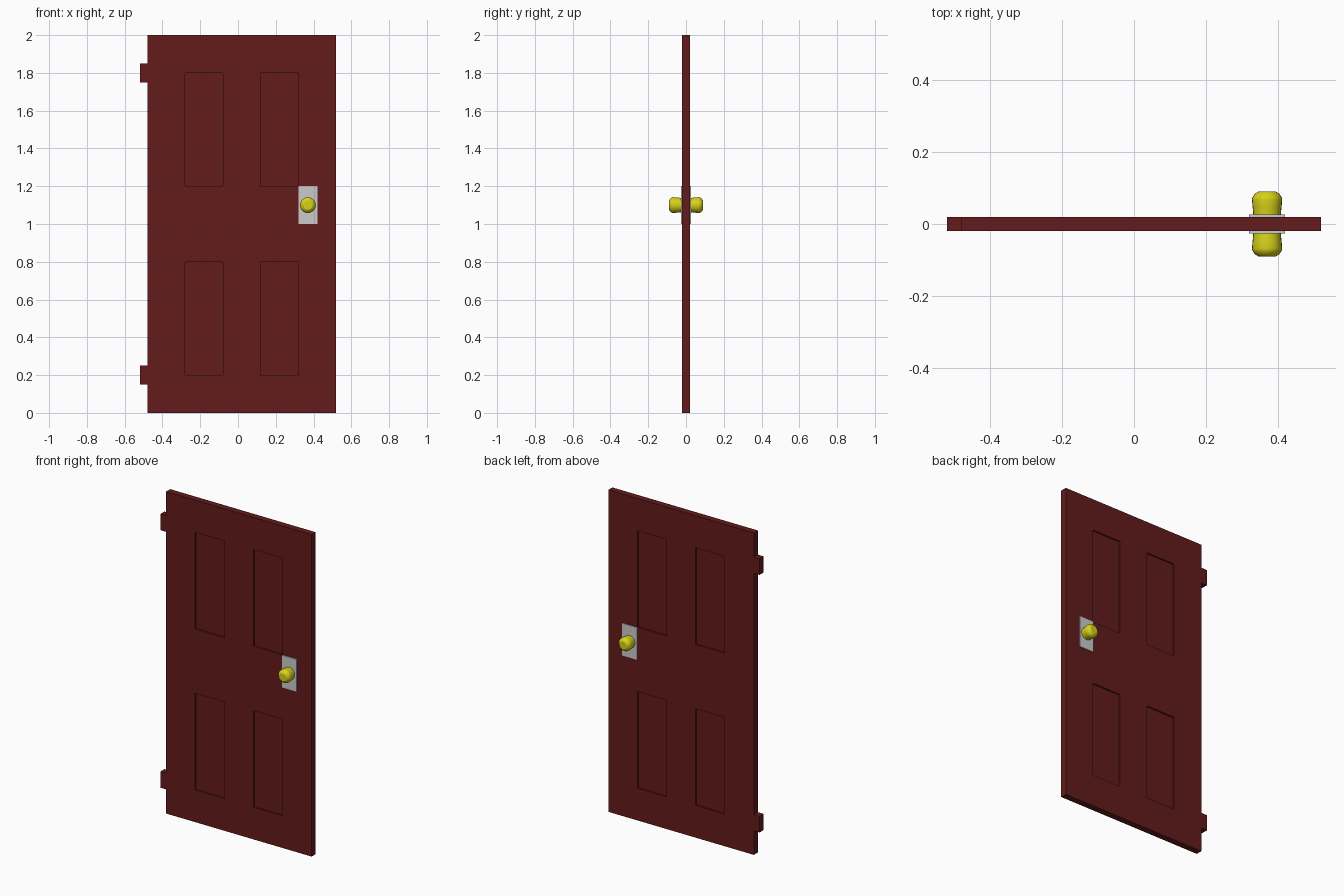
import bpy, bmesh, math
from mathutils import Vector, Matrix

if "Cube" in bpy.data.objects:
    bpy.data.objects.remove(bpy.data.objects["Cube"])


def material(name, rgb):
    m = bpy.data.materials.new(name)
    m.diffuse_color = (*rgb, 1)
    m.use_nodes = True
    m.node_tree.nodes["Principled BSDF"].inputs["Base Color"].default_value = m.diffuse_color
    return m


RED = material("dark_red_paint", (0.125, 0.011, 0.011))
BRASS = material("yellow_brass", (0.68, 0.64, 0.01))


def finish(bm, name, mat=None):
    bmesh.ops.recalc_face_normals(bm, faces=bm.faces)
    me = bpy.data.meshes.new(name)
    bm.to_mesh(me)
    bm.free()
    ob = bpy.data.objects.new(name, me)
    bpy.context.collection.objects.link(ob)
    if mat:
        me.materials.append(mat)
    return ob


def box(lo, hi):
    bm = bmesh.new()
    lo, hi = Vector(lo), Vector(hi)
    size = hi - lo
    bmesh.ops.create_cube(bm, size=1, matrix=Matrix.Translation((lo + hi) / 2)
                          @ Matrix.Diagonal((*size, 1)))
    return bm


# Door slab, cut along the panel borders, with panels recessed on both faces
T, DEPTH = 0.02, 0.01
PX = [(-0.28, -0.08), (0.12, 0.32)]
PZ = [(0.2, 0.8), (1.2, 1.8)]
bm = box((-0.48, -T, 0), (0.52, T, 2))
cuts = [((x, 0, 0), (1, 0, 0)) for p in PX for x in p]
cuts += [((0, 0, z), (0, 0, 1)) for p in PZ for z in p]
for co, no in cuts:
    bmesh.ops.bisect_plane(bm, geom=bm.verts[:] + bm.edges[:] + bm.faces[:],
                           plane_co=co, plane_no=no)


def is_panel(f):
    c = f.calc_center_median()
    return (abs(abs(c.y) - T) < 1e-4 and any(a < c.x < b for a, b in PX)
            and any(a < c.z < b for a, b in PZ))


panels = [f for f in bm.faces if is_panel(f)]
for f in bmesh.ops.extrude_discrete_faces(bm, faces=panels)["faces"]:
    inward = -math.copysign(DEPTH, f.calc_center_median().y)
    bmesh.ops.translate(bm, verts=f.verts, vec=(0, inward, 0))
finish(bm, "door_slab", RED)

# Hinge blocks on the left edge
for name, z in (("lower_hinge", 0.15), ("upper_hinge", 1.75)):
    finish(box((-0.52, -T, z), (-0.48, T, z + 0.1)), name, RED)

# Lock plates and turned knobs on both faces
KNOB = [(0.038, 0.022), (0.039, 0.035), (0.0405, 0.05), (0.042, 0.068),
        (0.041, 0.074), (0.034, 0.084), (0.024, 0.09)]
SIDES = 24
for side, s in (("front", -1), ("back", 1)):
    ys = sorted((s * T, s * 0.026))
    finish(box((0.32, ys[0], 1.0), (0.42, ys[1], 1.2)), side + "_lock_plate")

    bm = bmesh.new()
    rings = [[bm.verts.new((0.37 + r * math.cos(a), s * y, 1.1 + r * math.sin(a)))
              for a in (2 * math.pi * i / SIDES for i in range(SIDES))]
             for r, y in KNOB]
    for a, b in zip(rings, rings[1:]):
        for i in range(SIDES):
            j = (i + 1) % SIDES
            bm.faces.new((a[i], a[j], b[j], b[i]))
    bm.faces.new(rings[0])
    bm.faces.new(rings[-1])
    knob = finish(bm, side + "_knob", BRASS)
    bpy.ops.object.select_all(action='DESELECT')
    knob.select_set(True)
    bpy.context.view_layer.objects.active = knob
    bpy.ops.object.shade_smooth_by_angle(angle=math.radians(29))
